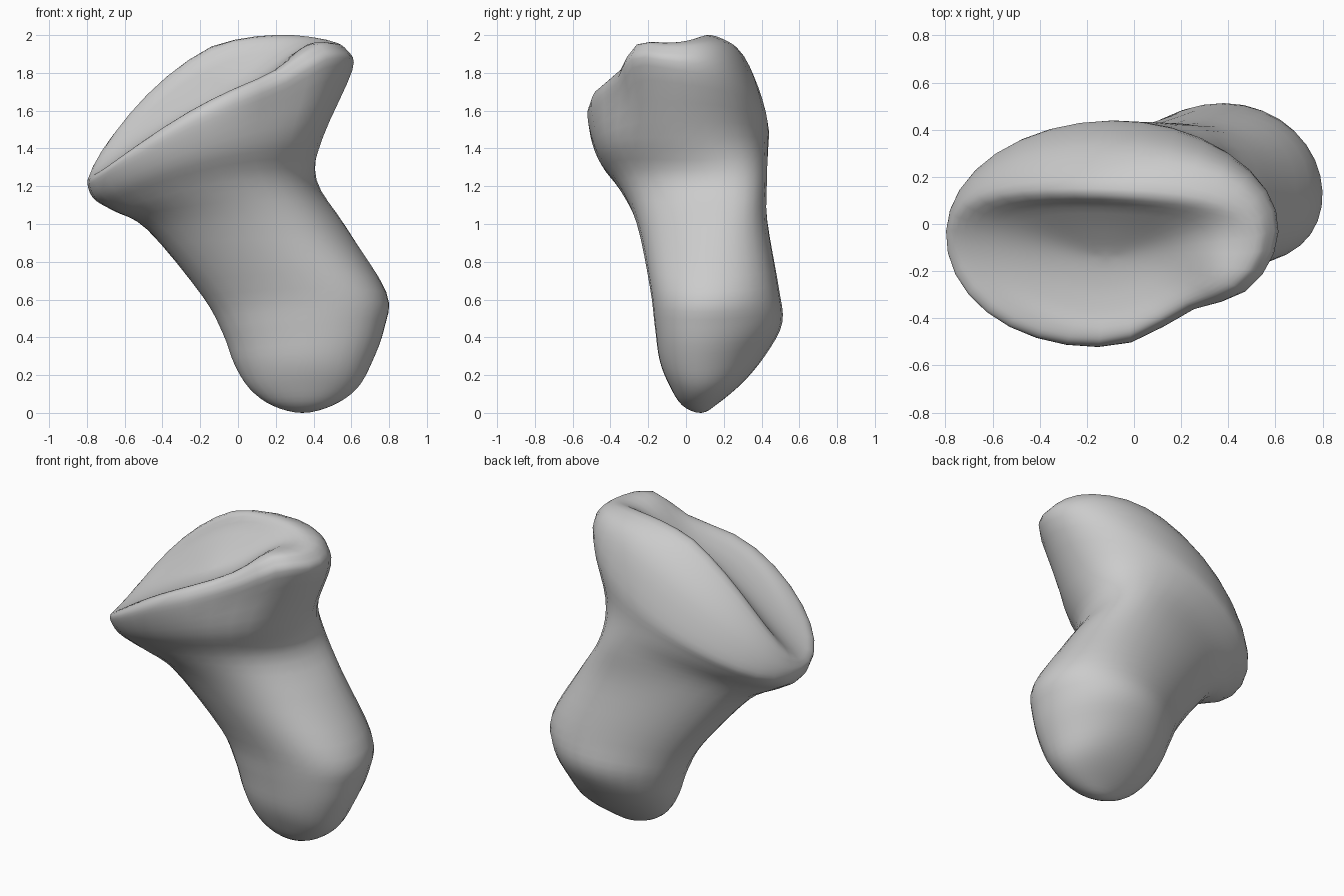
import bpy, bmesh
from math import cos, sin, pi, exp
from mathutils import Vector as V

if "Cube" in bpy.data.objects:
    bpy.data.objects.remove(bpy.data.objects["Cube"])

SIDES, STEPS = 32, 4


def ring(left, right, front, back):
    """Closed smooth loop through four extreme points."""
    l, r, f, b = V(left), V(right), V(front), V(back)
    mid, a, s, c = (l + r + f + b) / 4, (r - l) / 2, (b - f) / 2, (r + l - b - f) / 4
    return [mid + a * cos(t) + s * sin(t) + c * cos(2 * t)
            for t in (2 * pi * i / SIDES for i in range(SIDES))]


def spline(p0, p1, p2, p3, t):
    return 0.5 * (2 * p1 + (p2 - p0) * t + (2 * p0 - 5 * p1 + 4 * p2 - p3) * t * t
                  + (3 * p1 - p0 - 3 * p2 + p3) * t ** 3)


def opposite(loop):
    return loop[SIDES // 2:] + loop[:SIDES // 2]


def bump(p, x, y, z, size):
    return exp(-((p.x - x) ** 2 + (p.y - y) ** 2 + (p.z - z) ** 2) / size ** 2)


# slanted rounded stem, bottom to top
stem = [
    ((.18, .08, .04), (.50, .08, .04), (.37, -.02, .04), (.34, .17, .05)),
    ((.06, .10, .13), (.63, .10, .13), (.40, -.09, .15), (.36, .31, .17)),
    ((-.02, .13, .26), (.71, .11, .27), (.40, -.14, .28), (.36, .43, .32)),
    ((-.08, .14, .42), (.775, .13, .45), (.42, -.165, .46), (.38, .51, .48)),
    ((-.19, .13, .62), (.785, .14, .64), (.38, -.19, .66), (.36, .49, .67)),
    ((-.48, .07, .97), (.57, .12, .98), (.09, -.26, 1.0), (.18, .43, 1.02)),
    ((-.66, .00, 1.07), (.41, .11, 1.23), (-.07, -.36, 1.22), (.05, .425, 1.24)),
]
# flared tilted cap with a raised back ridge
cap = [
    ((-.76, -.02, 1.13), (.45, .03, 1.46), (-.13, -.47, 1.38), (-.07, .435, 1.40)),
    ((-.795, -.03, 1.20), (.605, -.03, 1.80), (-.15, -.52, 1.55), (-.10, .43, 1.54)),
    ((-.79, -.03, 1.25), (.58, -.03, 1.90), (-.15, -.51, 1.63), (-.12, .33, 1.79)),
    ((-.75, -.03, 1.30), (.49, -.06, 1.93), (-.14, -.46, 1.66), (-.14, .15, 1.94)),
]
rings = [[V((.34, .08, 0))] * SIDES] + [ring(*r) for r in stem + cap]

# shallow sloping dish on top of the cap
dish = V((-.12, -.14, 1.67))
rim = rings[-1]
for k in (.72, .36, 0):
    loop = []
    for p in rim:
        d = p - dish
        plane = .5 * d.x + .5 * d.y
        loop.append(dish + V((d.x * k, d.y * k, plane * k + (d.z - plane) * k ** 1.5)))
    rings.append(loop)

# refine between the rings, rounding over both end points
ext = [opposite(rings[1])] + rings + [opposite(rings[-2])]
loops = []
for i in range(len(rings) - 1):
    for s in range(STEPS):
        loops.append([spline(*pts, s / STEPS) for pts in zip(*ext[i:i + 4])])
loops.append(rings[-1])

# raised knob at the right end, with a small dent beside it
for loop in loops:
    for n, p in enumerate(loop):
        lift = .10 * bump(p, .40, -.22, 1.86, .2)
        dent = .08 * bump(p, .25, -.42, 1.70, .2)
        loop[n] = p + V((0, dent, lift))

# skin the loops into one closed body
bm = bmesh.new()
grid = [[bm.verts.new(p) for p in loop] for loop in loops]
for a, b in zip(grid, grid[1:]):
    for i in range(SIDES):
        j = (i + 1) % SIDES
        bm.faces.new((a[i], a[j], b[j], b[i]))
bmesh.ops.remove_doubles(bm, verts=bm.verts, dist=.0005)
bmesh.ops.recalc_face_normals(bm, faces=bm.faces)
# flatten the ridge crest slightly, then rest the body on the floor
for v in bm.verts:
    if v.co.z > 1.95:
        v.co.z = 1.95 + (v.co.z - 1.95) * .6
low = min(v.co.z for v in bm.verts)
for v in bm.verts:
    v.co.z -= low
mesh = bpy.data.meshes.new("flared_stem")
bm.to_mesh(mesh)
bm.free()
body = bpy.data.objects.new("flared_stem", mesh)
bpy.context.collection.objects.link(body)
for p in mesh.polygons:
    p.use_smooth = True
